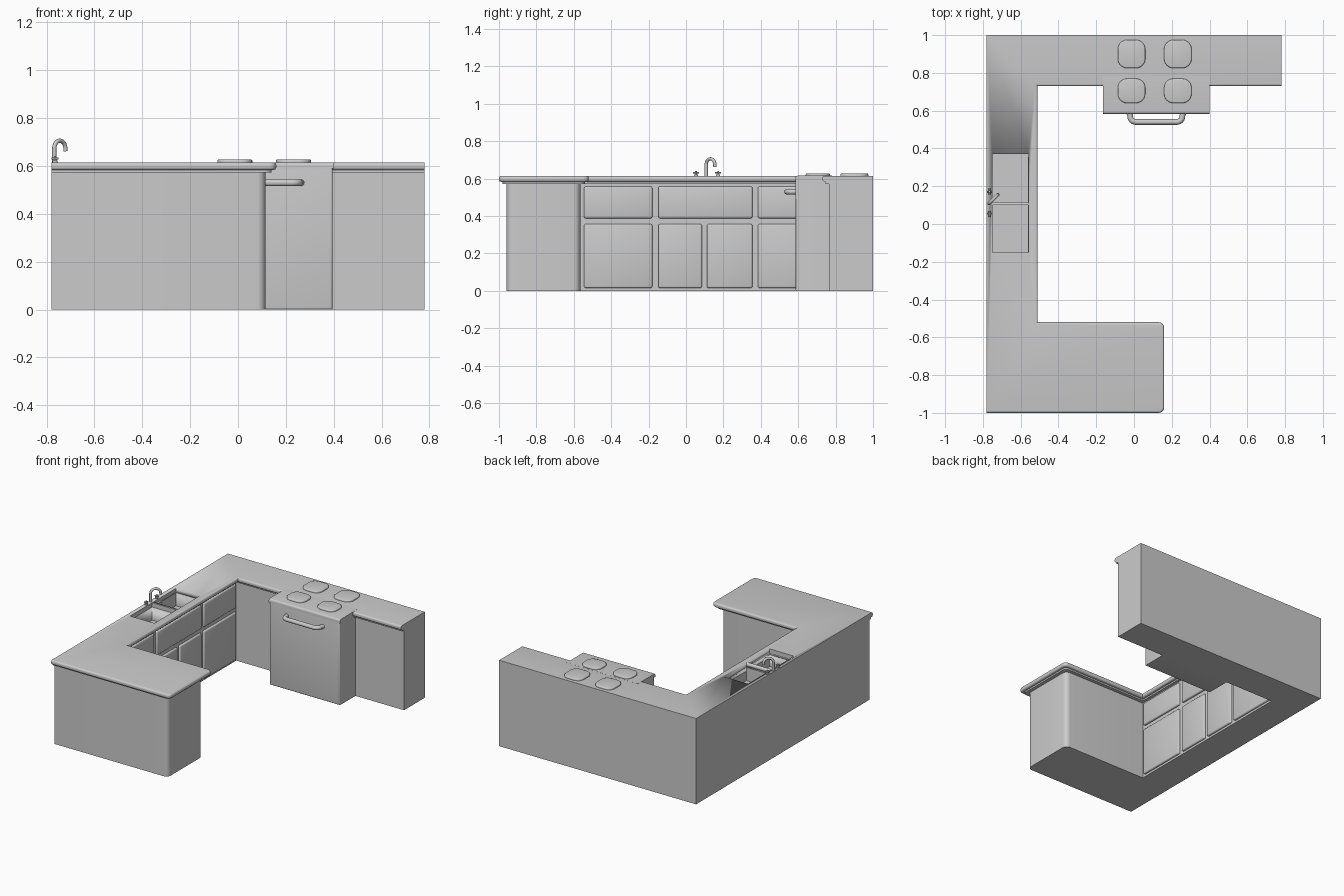
import bpy, bmesh, math
from mathutils import Vector

if "Cube" in bpy.data.objects:
    bpy.data.objects.remove(bpy.data.objects["Cube"])


def prism(name, pts, z0, z1, rounds={}, bevel=0.0, pick=lambda m: True, seg=4):
    """Extrude an outline; rounds = {corner: radius}; bevel the edges accepted by pick."""
    outline = []
    n = len(pts)
    for i, p in enumerate(pts):
        p = Vector(p)
        r = rounds.get(i, 0)
        if not r:
            outline.append(p)
            continue
        a = p + (Vector(pts[i - 1]) - p).normalized() * r
        b = p + (Vector(pts[(i + 1) % n]) - p).normalized() * r
        c = a + b - p
        for k in range(7):
            t = k * math.pi / 12
            outline.append(c + (a - c) * math.cos(t) + (b - c) * math.sin(t))
    bm = bmesh.new()
    face = bm.faces.new([bm.verts.new((p.x, p.y, z0)) for p in outline])
    top = bmesh.ops.extrude_face_region(bm, geom=[face])["geom"]
    for v in top:
        if isinstance(v, bmesh.types.BMVert):
            v.co.z = z1
    bmesh.ops.recalc_face_normals(bm, faces=bm.faces)
    if bevel:
        edges = [e for e in bm.edges if pick((e.verts[0].co + e.verts[1].co) / 2)]
        bmesh.ops.bevel(bm, geom=edges, offset=bevel, segments=seg, profile=0.5,
                        affect='EDGES', clamp_overlap=True)
    me = bpy.data.meshes.new(name)
    bm.to_mesh(me)
    bm.free()
    ob = bpy.data.objects.new(name, me)
    bpy.context.collection.objects.link(ob)
    me.shade_smooth()
    me.set_sharp_from_angle(angle=math.radians(35))
    return ob


def rect(x0, x1, y0, y1):
    return [(x0, y0), (x1, y0), (x1, y1), (x0, y1)]


def tube(name, pts, radius):
    cu = bpy.data.curves.new(name, 'CURVE')
    cu.dimensions = '3D'
    cu.bevel_depth = radius
    cu.bevel_resolution = 3
    cu.use_fill_caps = True
    sp = cu.splines.new('POLY')
    sp.points.add(len(pts) - 1)
    for q, p in zip(sp.points, pts):
        q.co = (*p, 1)
    sp.use_smooth = True
    ob = bpy.data.objects.new(name, cu)
    bpy.context.collection.objects.link(ob)
    return ob


def u_outline(px, pf, pb, lx, by):
    """Outline of the run of units: peninsula, long side and back leg."""
    return [(-0.78, 1), (-0.78, pf), (px, pf), (px, pb), (lx, pb),
            (lx, by), (0.78, by), (0.78, 1)]


# cabinets, cove under the worktop, and worktop with rounded nosing
free_rim = lambda m: (abs(m.x) < 0.779 and m.y < 0.999 and
                      min(abs(m.z - 0.615), abs(m.z - 0.583)) < 1e-4)
cabinets = prism("cabinets", u_outline(0.115, -0.96, -0.565, -0.55, 0.765),
                 0, 0.584, {2: 0.035, 3: 0.035})
cove = prism("worktop_cove", u_outline(0.14, -0.98, -0.54, -0.53, 0.745),
             0.572, 0.584, {2: 0.03, 3: 0.03})
worktop = prism("worktop", u_outline(0.16, -1, -0.52, -0.51, 0.73),
                0.583, 0.615, {2: 0.03, 3: 0.03}, 0.012, free_rim)

# sink basins cut out of worktop and cabinets
for i, (y0, y1) in enumerate([(-0.15, 0.10), (0.115, 0.37)]):
    cutter = prism(f"basin_cutter_{i}", rect(-0.75, -0.558, y0, y1), 0.49, 0.7)
    cutter.hide_render = True
    cutter.hide_viewport = True
    cutter.display_type = 'WIRE'
    for ob in (cabinets, cove, worktop):
        mod = ob.modifiers.new("basin", 'BOOLEAN')
        mod.operation = 'DIFFERENCE'
        mod.solver = 'EXACT'
        mod.object = cutter

# drawer and door fronts along the inner long side
columns = [(-0.545, -0.18), (-0.148, 0.355), (0.385, 0.75)]
doors = [(-0.545, -0.18), (-0.148, 0.085), (0.112, 0.355), (0.385, 0.75)]
for kind, cols, z0, z1 in (("drawer", columns, 0.388, 0.558), ("door", doors, 0.015, 0.357)):
    for i, (y0, y1) in enumerate(cols):
        prism(f"{kind}_front_{i}", rect(-0.56, -0.535, y0, y1), z0, z1,
              bevel=0.009, pick=lambda m: m.x > -0.559, seg=3)

# stove
prism("stove_body", rect(-0.16, 0.395, 0.585, 0.78), 0, 0.6,
      bevel=0.009, pick=lambda m: m.y < 0.586, seg=3)
prism("stove_top", rect(-0.165, 0.4, 0.583, 0.78), 0.59, 0.6155,
      bevel=0.012, pick=lambda m: m.y < 0.584 and m.z > 0.614)
for x in (-0.013, 0.232):
    for y0, y1 in ((0.64, 0.77), (0.825, 0.975)):
        prism("burner", rect(x - 0.073, x + 0.073, y0, y1), 0.61, 0.628,
              {i: 0.05 for i in range(4)}, 0.007, lambda m: m.z > 0.627, 3)

# oven handle: left half mirrored around its middle
half = [(-0.15, 0.60), (-0.138, 0.575)]
half += [(-0.108 - 0.03 * math.cos(t), 0.568 - 0.028 * math.sin(t))
         for t in (k * math.pi / 12 for k in range(7))]
tube("oven_handle", [(0.118 + x, y, 0.53) for x, y in half] +
     [(0.118 - x, y, 0.53) for x, y in reversed(half)], 0.015)

# swan-neck tap, turned diagonally over the basin
base, way = Vector((-0.768, 0.108, 0)), Vector((0.7, 0.7, 0))
neck = [base + Vector((0, 0, 0.61)), base + Vector((0, 0, 0.672))]
neck += [base + way * (0.033 - 0.033 * math.cos(t)) + Vector((0, 0, 0.675 + 0.031 * math.sin(t)))
         for t in (k * math.pi / 12 for k in range(13))]
neck.append(base + way * 0.067 + Vector((0, 0, 0.662)))
tube("tap_spout", neck, 0.009)

# tap knobs: stem, foot and cross bars
for y in (0.053, 0.172):
    c = Vector((-0.765, y, 0))
    tube("knob_foot", [c + Vector((0, 0, 0.61)), c + Vector((0, 0, 0.622))], 0.011)
    tube("knob_stem", [c + Vector((0, 0, 0.61)), c + Vector((0, 0, 0.642))], 0.005)
    for d in (Vector((0.014, 0, 0)), Vector((0, 0.016, 0))):
        tube("knob_bar", [c - d + Vector((0, 0, 0.632)), c + d + Vector((0, 0, 0.632))], 0.004)
